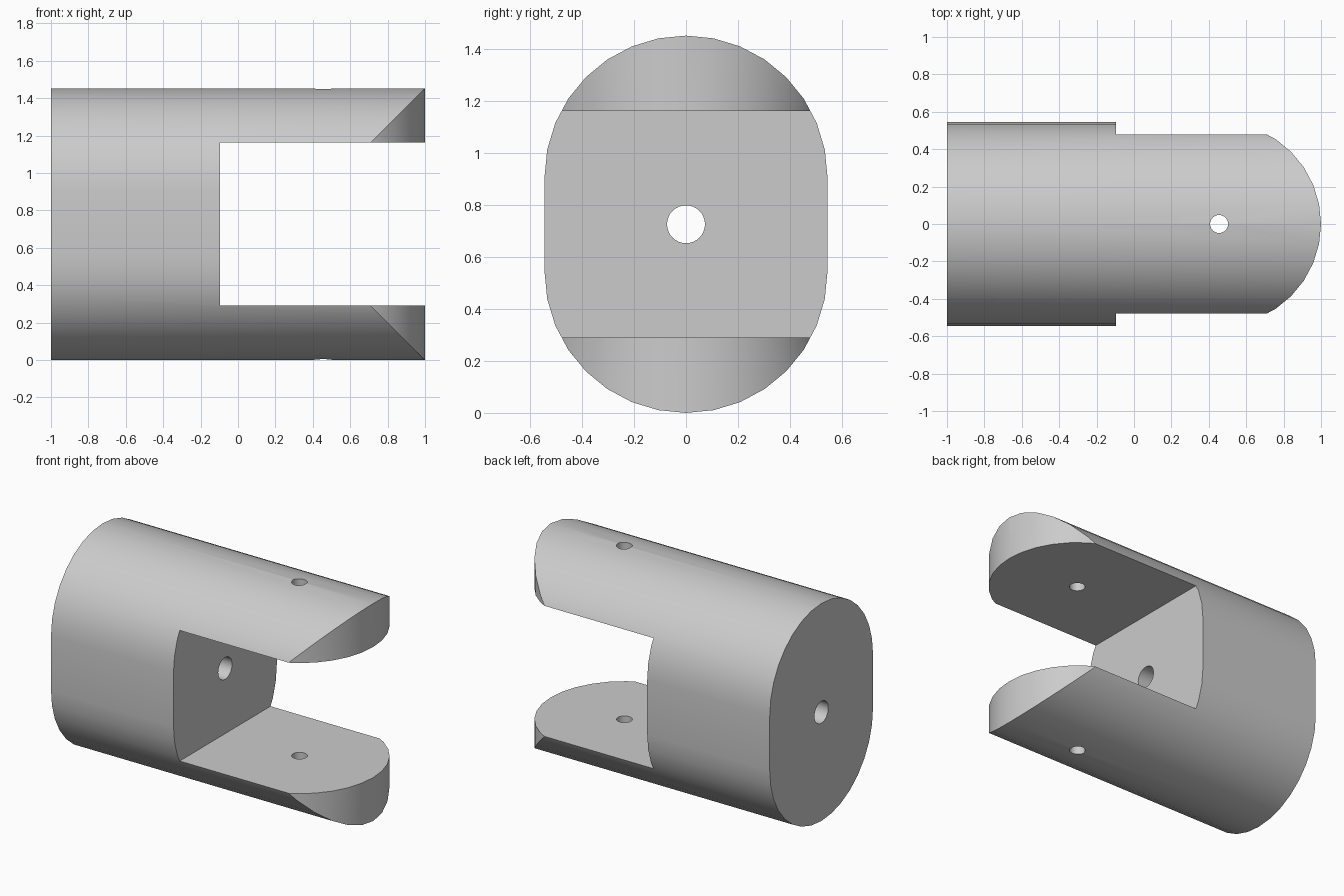
import bpy, bmesh, math
from mathutils import Matrix, Vector

cube = bpy.data.objects.get("Cube")
if cube:
    bpy.data.objects.remove(cube, do_unlink=True)

R = 0.545          # radius of the body rounding and of the prong tips
HEIGHT = 1.453
MID = HEIGHT / 2
PIVOT_X = 1 - R    # centre of the prong tips
SLOT_X = -0.095    # floor of the slot
SLOT_HALF = 0.436
STEPS = 16

grey = bpy.data.materials.new("plain_grey")
grey.use_nodes = True
colour = (0.6, 0.6, 0.6, 1)
grey.diffuse_color = colour
grey.node_tree.nodes["Principled BSDF"].inputs["Base Color"].default_value = colour


def prism(name, points, offset):
    """Extrude a closed outline of 3D points along an offset."""
    bm = bmesh.new()
    face = bm.faces.new([bm.verts.new(p) for p in points])
    grown = bmesh.ops.extrude_face_region(bm, geom=[face], use_keep_orig=True)
    verts = [v for v in grown["geom"] if isinstance(v, bmesh.types.BMVert)]
    bmesh.ops.translate(bm, verts=verts, vec=Vector(offset))
    bmesh.ops.recalc_face_normals(bm, faces=bm.faces)
    return finish(name, bm)


def finish(name, bm):
    mesh = bpy.data.meshes.new(name)
    bm.to_mesh(mesh)
    bm.free()
    mesh.materials.append(grey)
    obj = bpy.data.objects.new(name, mesh)
    bpy.context.collection.objects.link(obj)
    return obj


def drill(name, radius, length, centre, axis):
    bm = bmesh.new()
    turn = Matrix.Rotation(math.pi / 2, 4, 'Y') if axis == 'X' else Matrix()
    bmesh.ops.create_cone(bm, cap_ends=True, segments=32, radius1=radius,
                          radius2=radius, depth=length,
                          matrix=Matrix.Translation(centre) @ turn)
    return finish(name, bm)


def arc(start):
    """Half circle of radius R as (cos, sin) pairs."""
    angles = [start + math.pi * i / STEPS for i in range(STEPS + 1)]
    return [(R * math.cos(a), R * math.sin(a)) for a in angles]


def cut(target, cutter, operation='DIFFERENCE'):
    cutter.hide_render = True
    mod = target.modifiers.new(cutter.name, 'BOOLEAN')
    mod.operation = operation
    mod.solver = 'EXACT'
    mod.object = cutter
    bpy.context.view_layer.objects.active = target
    bpy.ops.object.modifier_apply(modifier=mod.name)
    bpy.data.objects.remove(cutter, do_unlink=True)


# Body: a rounded oblong section run along x
section = [(-1, y, HEIGHT - R + z) for y, z in arc(0)]
section += [(-1, y, R + z) for y, z in arc(math.pi)]
body = prism("clevis_body", section, (2.2, 0, 0))

# Open slot between the two prongs
slot = [(SLOT_X, -1, MID - SLOT_HALF), (1.5, -1, MID - SLOT_HALF),
        (1.5, -1, MID + SLOT_HALF), (SLOT_X, -1, MID + SLOT_HALF)]
cut(body, prism("slot_cutter", slot, (0, 2, 0)))

# Round prong tips in plan
plan = [(PIVOT_X + x, y, -0.5) for x, y in arc(-math.pi / 2)]
plan += [(PIVOT_X, 0.7, -0.5), (-1.3, 0.7, -0.5),
         (-1.3, -0.7, -0.5), (PIVOT_X, -0.7, -0.5)]
cut(body, prism("tip_shape", plan, (0, 0, 2.5)), 'INTERSECT')

# Pin hole through both prongs and shaft hole through the base
cut(body, drill("pin_hole", 0.048, 3, (PIVOT_X, 0, MID), 'Z'))
cut(body, drill("shaft_hole", 0.073, 1.5, (-0.7, 0, MID), 'X'))

# Smooth curved walls, sharp edges
bpy.ops.object.select_all(action='DESELECT')
body.select_set(True)
bpy.context.view_layer.objects.active = body
bpy.ops.object.shade_smooth_by_angle(angle=math.radians(30))
